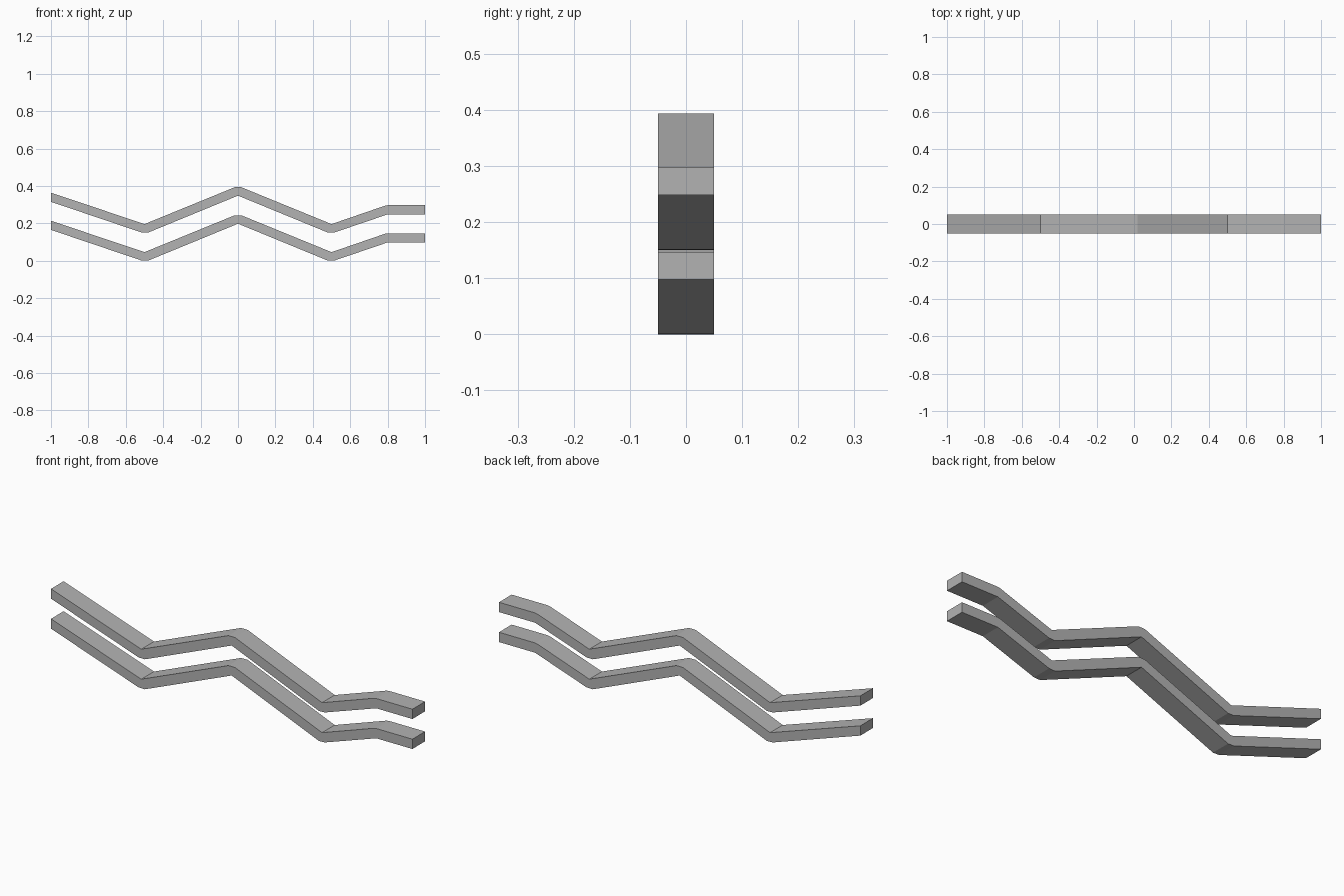
import bpy
import bmesh

cube = bpy.data.objects.get("Cube")
if cube:
    bpy.data.objects.remove(cube, do_unlink=True)

grey = bpy.data.materials.new("plain grey")
grey.use_nodes = True
colour = (0.45, 0.45, 0.45, 1)
grey.diffuse_color = colour
grey.node_tree.nodes["Principled BSDF"].inputs["Base Color"].default_value = colour

DEPTH = 0.1
SPACING = 0.15

# Zigzag outline: outer side of each bend is cut flat
upper_edge = [(-1, 0.214), (-0.5, 0.046), (-0.018, 0.243), (0.018, 0.243),
              (0.5, 0.046), (0.785, 0.144), (0.8, 0.147), (1, 0.147)]
lower_edge = [(1, 0.098), (0.8, 0.098), (0.515, 0.001), (0.482, 0),
              (0, 0.198), (-0.482, 0), (-0.515, 0.001), (-1, 0.165)]


def zigzag_bar(name, lift):
    """Extrude the outline through the depth of the bar."""
    bm = bmesh.new()
    # Quad strip keeps the bends clean
    verts = [bm.verts.new((x, -DEPTH / 2, z + lift)) for x, z in upper_edge + lower_edge]
    face = bm.faces.new(verts)
    moved = bmesh.ops.extrude_face_region(bm, geom=[face])["geom"]
    bmesh.ops.translate(bm, vec=(0, DEPTH, 0),
                        verts=[v for v in moved if isinstance(v, bmesh.types.BMVert)])
    bmesh.ops.recalc_face_normals(bm, faces=bm.faces)
    mesh = bpy.data.meshes.new(name)
    bm.to_mesh(mesh)
    bm.free()
    mesh.materials.append(grey)
    bar = bpy.data.objects.new(name, mesh)
    bpy.context.collection.objects.link(bar)


# Two identical bars, one above the other
for i, name in enumerate(("lower_bar", "upper_bar")):
    zigzag_bar(name, i * SPACING)
